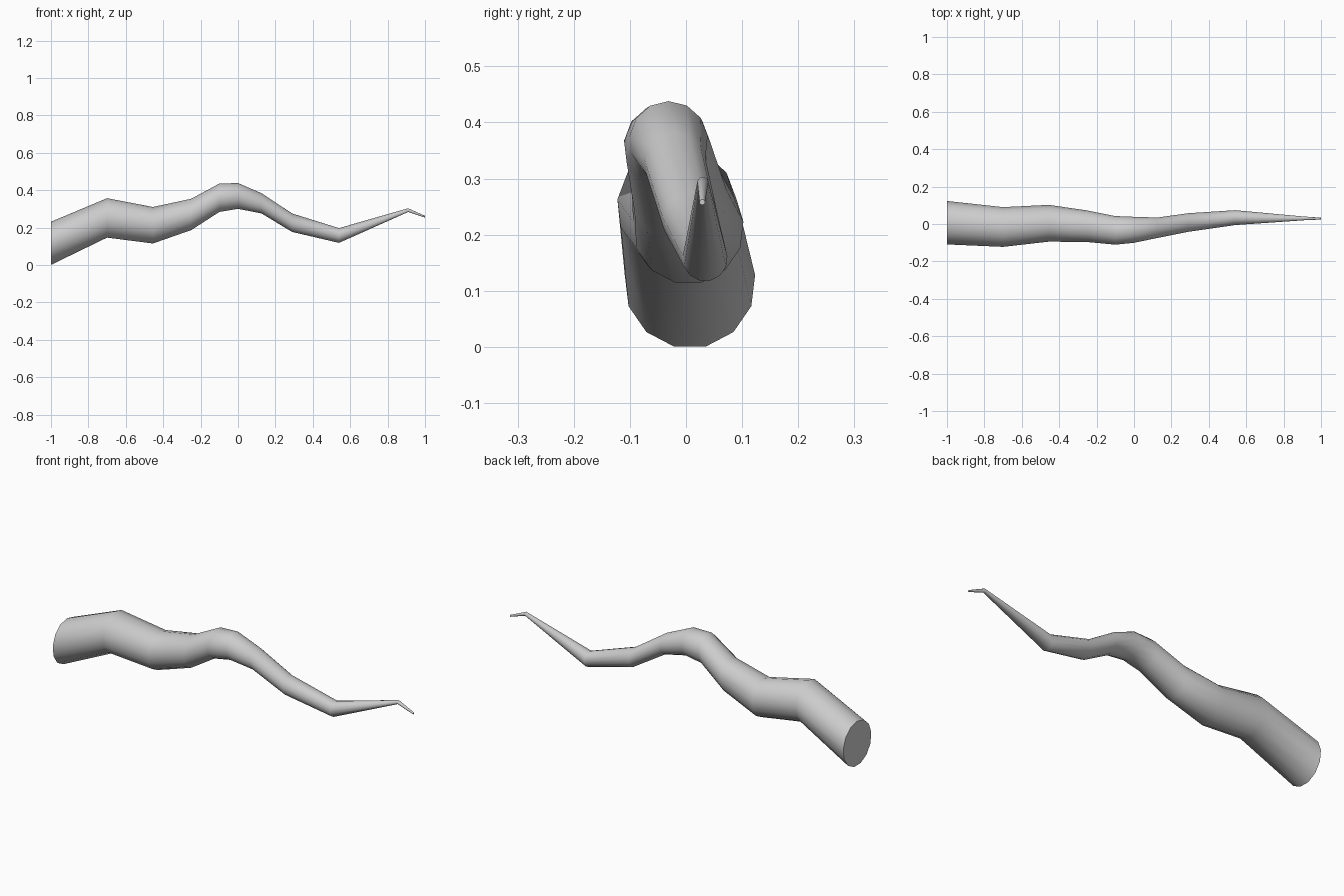
import bpy, bmesh
from math import sin, cos, tau, radians

if "Cube" in bpy.data.objects:
    bpy.data.objects.remove(bpy.data.objects["Cube"])

SIDES = 13

# Spine of the tentacle: x, centre y, centre z, radius
SPINE = [
    (-1.00, 0.007, 0.114, 0.117),
    (-0.70, -0.016, 0.250, 0.107),
    (-0.455, 0.004, 0.211, 0.099),
    (-0.25, -0.012, 0.269, 0.085),
    (-0.10, -0.034, 0.358, 0.077),
    (0.00, -0.031, 0.368, 0.070),
    (0.125, -0.020, 0.329, 0.055),
    (0.29, 0.008, 0.225, 0.050),
    (0.54, 0.034, 0.157, 0.040),
    (0.91, 0.030, 0.293, 0.010),
    (1.00, 0.029, 0.258, 0.005),
]

bm = bmesh.new()

# Upright 13-sided rings, one corner at the top
rings = []
for x, y, z, r in SPINE:
    rings.append([bm.verts.new((x, y + r * sin(tau * i / SIDES), z + r * cos(tau * i / SIDES)))
                  for i in range(SIDES)])

# Skin between neighbouring rings
for a, b in zip(rings, rings[1:]):
    for i in range(SIDES):
        j = (i + 1) % SIDES
        bm.faces.new((a[i], a[j], b[j], b[i]))

# Flat caps at the butt and the tip
bm.faces.new(rings[0])
bm.faces.new(rings[-1])
bmesh.ops.recalc_face_normals(bm, faces=bm.faces)

mesh = bpy.data.meshes.new("wavy_branch")
bm.to_mesh(mesh)
bm.free()
branch = bpy.data.objects.new("wavy_branch", mesh)
bpy.context.collection.objects.link(branch)

# Smooth skin, sharp cap edges
bpy.context.view_layer.objects.active = branch
branch.select_set(True)
bpy.ops.object.shade_smooth_by_angle(angle=radians(55))
